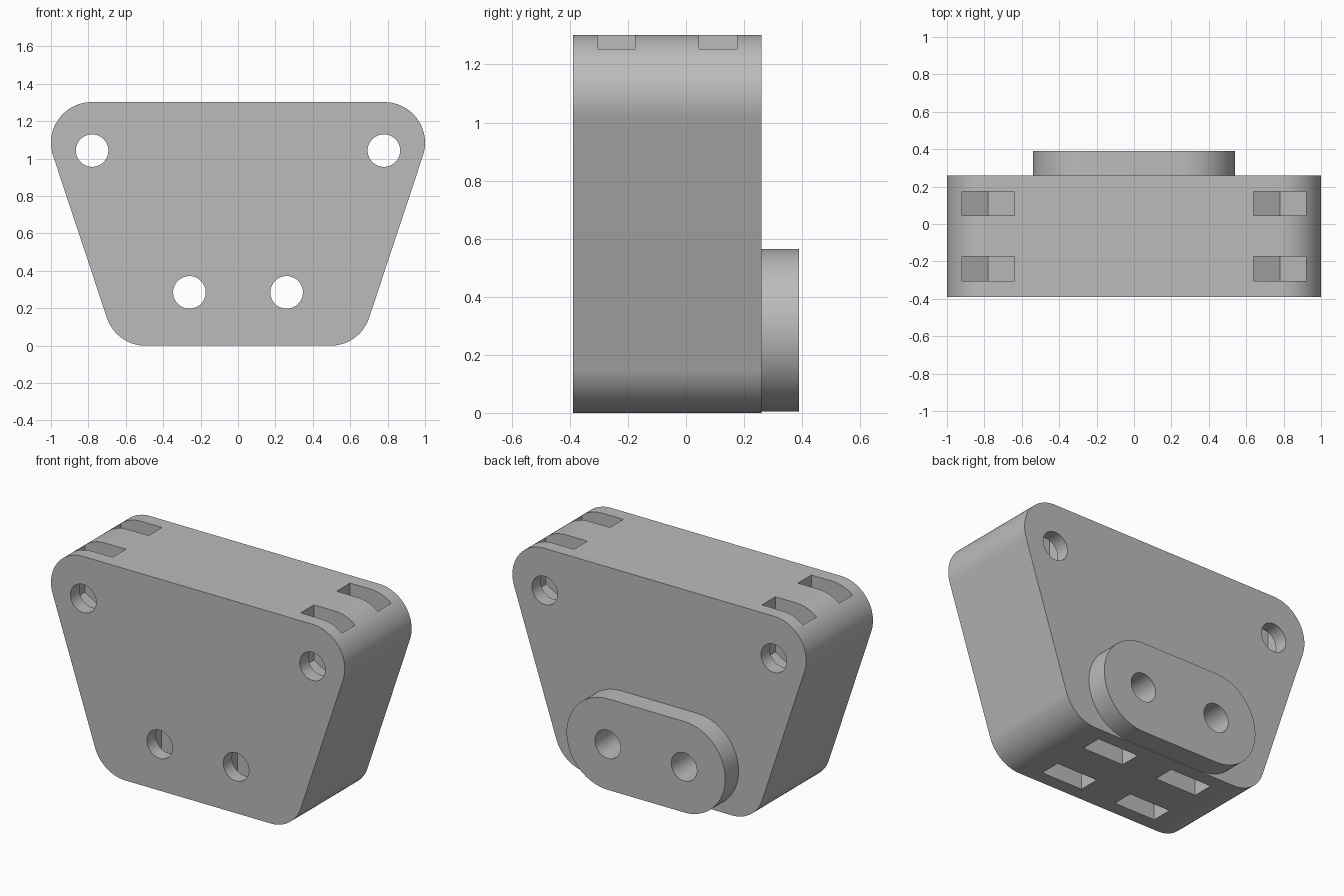
import bpy, bmesh
from math import cos, sin, pi, atan2

cube = bpy.data.objects.get("Cube")
if cube:
    bpy.data.objects.remove(cube, do_unlink=True)

grey = bpy.data.materials.new("plain grey")
grey.use_nodes = True
colour = (0.5, 0.5, 0.5, 1)
grey.diffuse_color = colour
grey.node_tree.nodes["Principled BSDF"].inputs["Base Color"].default_value = colour

FRONT, BACK, REAR = -0.39, 0.26, 0.39
HOLE_R = 0.087
TOP_X, TOP_Z = 0.78, 1.043
LOW_X, LOW_Z = 0.26, 0.285
SLOT_Y = (-0.24, 0.11)


def arc(cx, cz, r, start, end, steps=24):
    return [(cx + r * cos(start + (end - start) * i / steps),
             cz + r * sin(start + (end - start) * i / steps)) for i in range(steps + 1)]


def mirrored(right_half):
    """Close a right-hand outline, listed bottom to top, with its mirror image."""
    return right_half + [(-x, z) for x, z in reversed(right_half)]


def extrude(name, outline, y0, y1):
    bm = bmesh.new()
    face = bm.faces.new([bm.verts.new((x, y0, z)) for x, z in outline])
    new = bmesh.ops.extrude_face_region(bm, geom=[face])["geom"]
    bmesh.ops.translate(bm, vec=(0, y1 - y0, 0),
                        verts=[v for v in new if isinstance(v, bmesh.types.BMVert)])
    bmesh.ops.recalc_face_normals(bm, faces=bm.faces)
    mesh = bpy.data.meshes.new(name)
    bm.to_mesh(mesh)
    bm.free()
    mesh.materials.append(grey)
    obj = bpy.data.objects.new(name, mesh)
    bpy.context.collection.objects.link(obj)
    return obj


def activate(obj):
    bpy.ops.object.select_all(action='DESELECT')
    obj.select_set(True)
    bpy.context.view_layer.objects.active = obj


def cut(obj, outline, y0, y1):
    cutter = extrude("cutter", outline, y0, y1)
    cutter.hide_render = True
    mod = obj.modifiers.new("cut", 'BOOLEAN')
    mod.operation, mod.solver, mod.object = 'DIFFERENCE', 'EXACT', cutter
    activate(obj)
    bpy.ops.object.modifier_apply(modifier=mod.name)
    bpy.data.objects.remove(cutter, do_unlink=True)


def drill(obj, x, z):
    cut(obj, arc(x, z, HOLE_R, 0, 2 * pi, 48)[:-1], -1, 1)


def nut_slots(obj, x, z, way):
    """Pair of slots with a pointed hexagonal end, open upwards or downwards."""
    half, open_z = 0.14, z + way * 0.5
    point = half / cos(pi / 6)
    outline = [(x - half, open_z), (x - half, z - way * point / 2), (x, z - way * point),
               (x + half, z - way * point / 2), (x + half, open_z)]
    for y in SLOT_Y:
        cut(obj, outline, y - 0.065, y + 0.065)


# Tapered body with rounded corners
r, upper, lower = 0.217, (0.783, 1.085), (0.495, 0.217)
slope = atan2(upper[0] - lower[0], upper[1] - lower[1])
body = extrude("body", mirrored(arc(*lower, r, -pi / 2, -slope) + arc(*upper, r, -slope, pi / 2)),
               FRONT, BACK)

# Rounded plate on the back
back_plate = extrude("back_plate", mirrored(arc(LOW_X, LOW_Z, 0.28, -pi / 2, pi / 2, 40)), BACK, REAR)

# Bolt holes and nut slots
for side in (-1, 1):
    nut_slots(body, side * TOP_X, TOP_Z, 1)
    nut_slots(body, side * LOW_X, LOW_Z, -1)
    drill(body, side * TOP_X, TOP_Z)
    drill(body, side * LOW_X, LOW_Z)
    drill(back_plate, side * LOW_X, LOW_Z)

for obj in (body, back_plate):
    activate(obj)
    bpy.ops.object.shade_smooth_by_angle(angle=pi / 7)
